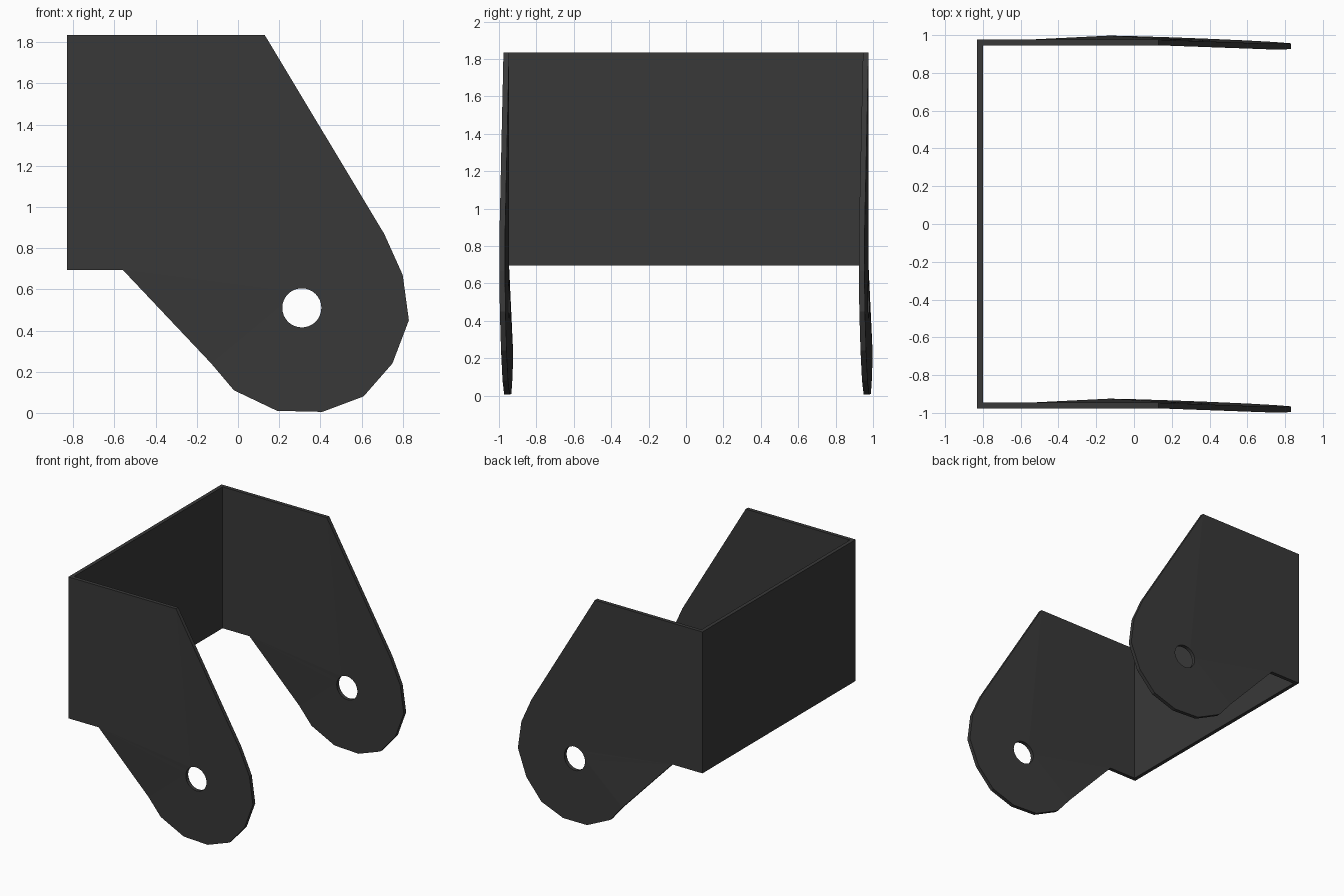
import bpy, bmesh
from math import cos, sin, tau

if "Cube" in bpy.data.objects:
    bpy.data.objects.remove(bpy.data.objects["Cube"])

T = 0.03                      # sheet thickness
ARM_Y = 0.961                 # centre plane of the arms
HOLE = (0.31, 0.51, 0.095)    # x, z, radius

# Arm outline (x, z): straight sheet corners, then the rounded lug
FLAT = [(-0.56, 0.695), (-0.83, 0.695), (-0.83, 1.835), (0.13, 1.835)]
LUG = [(0.71, 0.87), (0.80, 0.67), (0.83, 0.45), (0.75, 0.24), (0.61, 0.08),
       (0.41, 0.005), (0.19, 0.01), (-0.02, 0.11), (-0.13, 0.24)]

mat = bpy.data.materials.new("dark_metal")
mat.diffuse_color = (0.04, 0.04, 0.04, 1)
mat.use_nodes = True
mat.node_tree.nodes["Principled BSDF"].inputs["Base Color"].default_value = mat.diffuse_color


def finish(bm, name):
    bmesh.ops.recalc_face_normals(bm, faces=bm.faces[:])
    me = bpy.data.meshes.new(name)
    bm.to_mesh(me)
    bm.free()
    me.materials.append(mat)
    ob = bpy.data.objects.new(name, me)
    bpy.context.collection.objects.link(ob)
    return ob


def lug_offset(x, z):
    # the lug plane is slightly twisted out of the sheet plane
    return -0.039 * (x - HOLE[0]) - 0.0157 * (z - HOLE[1])


def loop(bm, points, twisted):
    vs = [bm.verts.new((x, 0, z)) for x, z in points]
    edges = [bm.edges.new((vs[i - 1], vs[i])) for i in range(len(vs))]
    shift = {v: lug_offset(v.co.x, v.co.z) if t else 0
             for v, t in zip(vs, twisted)}
    return edges, shift


def make_arm(name, y):
    bm = bmesh.new()
    e1, shift = loop(bm, FLAT + LUG, [False] * len(FLAT) + [True] * len(LUG))
    ring = [(HOLE[0] + HOLE[2] * cos(tau * i / 32),
             HOLE[1] + HOLE[2] * sin(tau * i / 32)) for i in range(32)]
    e2, s2 = loop(bm, ring, [True] * 32)
    shift.update(s2)
    bmesh.ops.triangle_fill(bm, edges=e1 + e2, use_beauty=True,
                            normal=(0, -1, 0))
    # twist the lug, then give the sheet its thickness
    for v, dy in shift.items():
        v.co.y = y + dy - T / 2
    res = bmesh.ops.extrude_face_region(bm, geom=bm.faces[:],
                                        use_keep_orig=True)
    for v in res["geom"]:
        if isinstance(v, bmesh.types.BMVert):
            v.co.y += T
    return finish(bm, name)


# Two pivot arms, both twisted the same way
make_arm("left_arm", -ARM_Y)
make_arm("right_arm", ARM_Y)

# Back plate joining the arms
bm = bmesh.new()
bmesh.ops.create_cube(bm, size=1)
width = 2 * ARM_Y - T
for v in bm.verts:
    v.co.x = -0.83 + (T if v.co.x > 0 else 0)
    v.co.y *= width
    v.co.z = 1.835 if v.co.z > 0 else 0.695
finish(bm, "back_plate")
